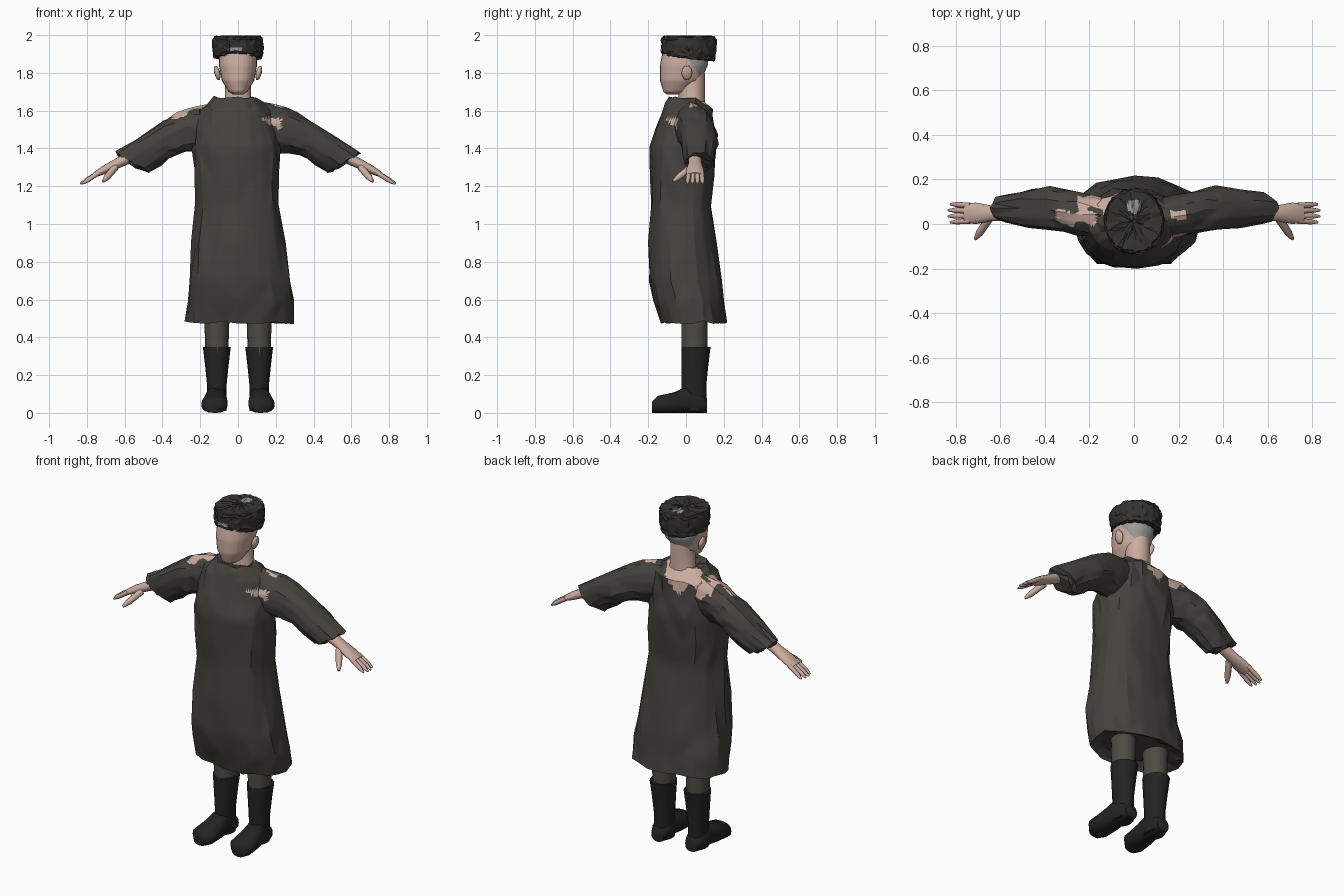
import bpy, bmesh, math, random
from mathutils import Vector

random.seed(4)
default_cube = bpy.data.objects.get("Cube")
if default_cube:
    bpy.data.objects.remove(default_cube)


def material(name, red, green, blue):
    made = bpy.data.materials.new(name)
    made.use_nodes = True
    made.diffuse_color = (red, green, blue, 1)
    shader = made.node_tree.nodes["Principled BSDF"]
    shader.inputs["Base Color"].default_value = made.diffuse_color
    return made


coat_cloth = material("coat cloth", 0.06, 0.055, 0.047)
skin = material("skin", 0.6, 0.42, 0.35)
grey_hair = material("grey hair", 0.33, 0.33, 0.33)
hat_fur = material("hat fur", 0.035, 0.033, 0.03)
trouser_cloth = material("trouser cloth", 0.075, 0.07, 0.055)
boot_leather = material("black boot leather", 0.017, 0.017, 0.017)


def between(stations, steps):
    """Add evenly spaced in-between stations to a short list of key stations."""
    result = []
    for start, end in zip(stations, stations[1:]):
        for step in range(steps):
            share = step / steps
            result.append([a + (b - a) * share for a, b in zip(start, end)])
    return result + [list(stations[-1])]


def ring(centre, across, along, sides=16, power=1.0):
    """Rounded cross-section around a centre, spanned by two half-axes."""
    points = []
    for index in range(sides):
        turn = math.tau * index / sides
        co, si = math.cos(turn), math.sin(turn)
        points.append(Vector(centre)
                      + Vector(across) * math.copysign(abs(co) ** power, co)
                      + Vector(along) * math.copysign(abs(si) ** power, si))
    return points


def level(x, z, half_width, front, back, sides=16, power=1.0):
    """Horizontal cross-section reaching from front to back."""
    return ring((x, (front + back) / 2, z), (half_width, 0, 0),
                (0, (back - front) / 2, 0), sides, power)


def loft(name, rings, materials, jitter=0, cuts=0, rule=None, angle=50):
    """Skin the rings, optionally crumple them and colour faces by a rule."""
    bm = bmesh.new()
    rows = [[bm.verts.new(point) for point in points] for points in rings]
    for low, high in zip(rows, rows[1:]):
        for index in range(len(low)):
            bm.faces.new((low[index - 1], low[index], high[index], high[index - 1]))
    bm.faces.new(rows[0])
    bm.faces.new(rows[-1])
    for vert in bm.verts:
        vert.co += Vector([random.uniform(-jitter, jitter) for axis in "xyz"])
    if cuts:
        bmesh.ops.triangulate(bm, faces=bm.faces[:])
        bmesh.ops.subdivide_edges(bm, edges=bm.edges[:], cuts=cuts, use_grid_fill=True)
    bmesh.ops.recalc_face_normals(bm, faces=bm.faces[:])
    if rule:
        for face in bm.faces:
            face.material_index = int(rule(face.calc_center_median(), face.normal))
    mesh = bpy.data.meshes.new(name)
    bm.to_mesh(mesh)
    bm.free()
    part = bpy.data.objects.new(name, mesh)
    bpy.context.collection.objects.link(part)
    for entry in materials:
        mesh.materials.append(entry)
    bpy.ops.object.select_all(action='DESELECT')
    part.select_set(True)
    bpy.context.view_layer.objects.active = part
    bpy.ops.object.shade_smooth_by_angle(angle=math.radians(angle))


def finger(name, start, end, thickness):
    """Tapered tube from knuckle to tip."""
    start, end = Vector(start), Vector(end)
    sideways = (end - start).cross(Vector((0, 0, 1))).normalized()
    upward = sideways.cross(end - start).normalized()
    rings = []
    for share, size in ((0, 1), (0.7, 0.9), (1, 0.4)):
        radius = thickness * size
        rings.append(ring(start.lerp(end, share), sideways * radius, upward * radius, sides=8))
    loft(name, rings, [skin])


# Torn holes in the coat, where the skin shows
def torn(centre, normal):
    x, y, z = centre
    ragged = 0.01 * math.sin(60 * x + 45 * y)
    neck_gap = y > 0.04 and abs(x + 0.04) < 0.8 * (z - 1.52) + ragged
    chest_hole = normal.y < -0.2 and z < 1.56 and 0.12 < x - 1.6 * (1.56 - z) and x < 0.23
    upward = normal.z > 0.2 and z > 1.5
    right_shoulder = abs(x + 0.26) < 0.09 and abs(y - 0.03) < 0.03 + ragged
    right_back = abs(x + 0.16) < 0.09 and abs(y - 0.1) < 0.03 + ragged
    left_shoulder = abs(x - 0.2) < 0.035 and abs(y - 0.04) < 0.02
    return neck_gap or chest_hole or upward and (right_shoulder or right_back or left_shoulder)


# Long coat body, hem turned under: height, half width, front, back
coat_stations = [(0.52, 0.2, -0.1, 0.15), (0.48, 0.29, -0.14, 0.21), (0.7, 0.27, -0.2, 0.19),
                 (1.1, 0.22, -0.19, 0.14), (1.4, 0.23, -0.19, 0.16), (1.6, 0.19, -0.13, 0.14),
                 (1.67, 0.11, -0.09, 0.08), (1.65, 0.06, -0.04, 0.06)]
loft("coat_body",
     [level(0.01 * math.sin(3 * z), z, width, front, back, sides=20, power=0.88)
      for z, width, front, back in between(coat_stations, 2)],
     [coat_cloth, skin], jitter=0.009, cuts=3, rule=torn, angle=28)

# Sleeve: upper edge x and z, lower edge x and z, middle y, half depth
sleeve_stations = [(0.08, 1.65, 0.14, 1.38, 0.02, 0.09), (0.25, 1.62, 0.28, 1.38, 0.05, 0.1),
                   (0.39, 1.55, 0.36, 1.35, 0.07, 0.1), (0.65, 1.38, 0.47, 1.27, 0.07, 0.07),
                   (0.61, 1.35, 0.52, 1.29, 0.07, 0.05)]
# Palm: distance out, half width, half thickness
palm_stations = [(0.54, 0.035, 0.03), (0.64, 0.035, 0.024), (0.71, 0.048, 0.02), (0.76, 0.044, 0.012)]
# Boot foot from heel to toe: y, half width, height
foot_stations = [(0.11, 0.04, 0.08), (0.08, 0.054, 0.1), (0, 0.055, 0.14), (-0.06, 0.065, 0.11),
                 (-0.15, 0.07, 0.09), (-0.18, 0.04, 0.06)]


def arm_height(out):
    return 1.64 - out / 2


for side, sign in (("left", 1), ("right", -1)):
    sleeve_rings = []
    for top_x, top_z, low_x, low_z, middle, depth in between(sleeve_stations, 2):
        centre = (sign * (top_x + low_x) / 2, middle, (top_z + low_z) / 2)
        half = (sign * (top_x - low_x) / 2, 0, (top_z - low_z) / 2)
        sleeve_rings.append(ring(centre, half, (0, depth, 0), sides=14))
    loft(side + "_sleeve", sleeve_rings, [coat_cloth, skin],
         jitter=0.008, cuts=3, rule=torn, angle=28)

    # Hand
    loft(side + "_palm",
         [ring((sign * out, 0.048, arm_height(out)), (0, width, 0), (sign * thick / 2, 0, thick))
          for out, width, thick in palm_stations], [skin])
    for number in range(4):
        tip = 0.84 - 0.01 * abs(number - 1.5)
        finger(f"{side}_finger_{number + 1}",
               (sign * 0.735, 0.014 + 0.023 * number, arm_height(0.735)),
               (sign * tip, 0.008 + 0.027 * number, 1.213), 0.013)
    finger(side + "_thumb", (sign * 0.65, 0.025, 1.3), (sign * 0.713, -0.068, 1.225), 0.019)

    # Trouser leg
    leg_x = sign * 0.112
    loft(side + "_trouser_leg",
         [level(leg_x, z, 0.05 + z / 30, -0.025, 0.115) for z in (0.3, 0.6)], [trouser_cloth])

    # Boot shaft flares towards the top, the foot turns slightly outward
    loft(side + "_boot_shaft",
         [level(leg_x, z, 0.052 + flare, -0.025, 0.108 + flare)
          for z, flare in ((0.01, 0), (0.15, 0), (0.25, 0.01), (0.35, 0.022))], [boot_leather])
    loft(side + "_boot_foot",
         [ring((sign * (0.117 - y / 20), y, height / 2), (width, 0, 0), (0, 0, height / 2), power=0.8)
          for y, width, height in foot_stations], [boot_leather], angle=60)

    # Ear leans outward as it rises
    ear_rings = []
    for step in range(1, 8):
        bulge = math.sin(math.pi * step / 8)
        ear_rings.append(ring((sign * (0.1 + step / 400), 0.005, 1.75 + step / 80),
                              (0.016 * bulge, 0, 0), (0, 0.03 * bulge, 0), sides=10))
    loft(side + "_ear", ear_rings, [skin], angle=70)


# Head with hair on the back
def hairline(centre, normal):
    return centre.z > 1.765 and centre.y > 0.02 + 0.6 * (1.87 - centre.z)


# Height, half width, front, back
head_stations = [(1.685, 0.025, -0.1, -0.04), (1.7, 0.05, -0.12, 0.01), (1.76, 0.086, -0.138, 0.08),
                 (1.84, 0.101, -0.138, 0.115), (1.93, 0.1, -0.12, 0.12)]
loft("head",
     [level(0, z, width, front, back, sides=24, power=0.92)
      for z, width, front, back in between(head_stations, 2)],
     [skin, grey_hair], cuts=2, rule=hairline, angle=60)
loft("neck",
     [level(0, z, width, -0.04, 0.1) for z, width in ((1.6, 0.1), (1.66, 0.07), (1.8, 0.065))],
     [skin], angle=60)


# Fur hat with worn spots on the crown and brow
def worn(centre, normal):
    crown = centre.z > 1.98 and math.hypot(centre.x, centre.y - 0.08) < 0.03
    brow = centre.y < -0.08 and abs(centre.z - 1.925) < 0.008 and abs(centre.x + 0.01) < 0.03
    return crown or brow


# Height and radius, with the brim lifted over the brow
hat_stations = [(1.88, 0.09), (1.88, 0.126), (1.91, 0.134), (1.975, 0.135), (1.994, 0.125), (1.994, 0.01)]
hat_rings = []
for z, radius in between(hat_stations, 3):
    points = level(0, z, radius, 0.013 - 1.08 * radius, 0.013 + 1.08 * radius, sides=40)
    for point in points:
        point.z -= point.y * max(0, 1.92 - z) * 3
    hat_rings.append(points)
loft("fur_hat", hat_rings, [hat_fur, grey_hair], jitter=0.005, cuts=1, rule=worn, angle=20)
